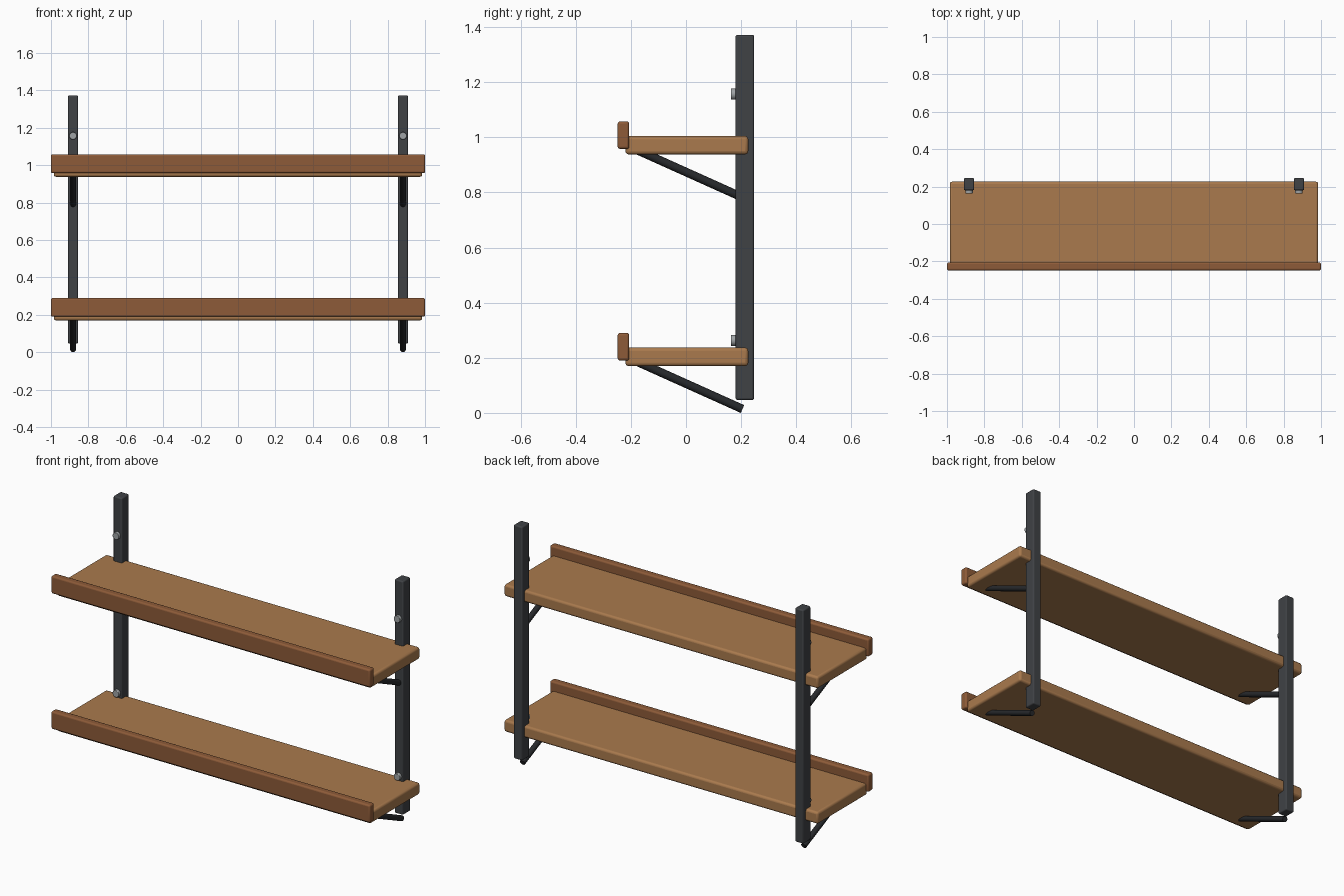
import bpy, math
from mathutils import Vector

if "Cube" in bpy.data.objects:
    bpy.data.objects.remove(bpy.data.objects["Cube"])


def material(name, rgb):
    m = bpy.data.materials.new(name)
    m.diffuse_color = (*rgb, 1)
    m.use_nodes = True
    m.node_tree.nodes["Principled BSDF"].inputs["Base Color"].default_value = m.diffuse_color
    return m


OAK = material("oak", (0.40, 0.195, 0.075))
WALNUT = material("walnut", (0.27, 0.105, 0.04))
IRON = material("iron", (0.05, 0.054, 0.06))
DARK = material("dark_iron", (0.02, 0.022, 0.025))
STEEL = material("steel", (0.35, 0.37, 0.38))


def finish(ob, name, mat, bevel, segments):
    ob.name = name
    ob.data.materials.append(mat)
    if bevel:
        mod = ob.modifiers.new("rounded_edges", 'BEVEL')
        mod.width, mod.segments = bevel, segments
        mod.limit_method = 'ANGLE'
        mod.angle_limit = math.radians(50)
    bpy.ops.object.shade_smooth_by_angle(angle=math.radians(35))
    return ob


def box(name, lo, hi, mat, bevel):
    lo, hi = Vector(lo), Vector(hi)
    bpy.ops.mesh.primitive_cube_add(size=1, location=(lo + hi) / 2)
    ob = bpy.context.object
    ob.scale = hi - lo
    bpy.ops.object.transform_apply(location=False, rotation=False, scale=True)
    return finish(ob, name, mat, bevel, 3)


def rod(name, a, b, radius, sides, mat, bevel=0):
    a, b = Vector(a), Vector(b)
    bpy.ops.mesh.primitive_cylinder_add(vertices=sides, radius=radius,
                                        depth=(b - a).length, location=(a + b) / 2)
    ob = bpy.context.object
    ob.rotation_euler = (b - a).to_track_quat('Z', 'Y').to_euler()
    return finish(ob, name, mat, bevel, 2)


# shelf boards with raised front lips
levels = {"lower": 0.17, "upper": 0.938}
for level, z in levels.items():
    box(level + "_shelf", (-0.985, -0.22, z), (0.985, 0.226, z + 0.067), OAK, 0.012)
    box(level + "_front_lip", (-1, -0.248, z + 0.02), (1, -0.206, z + 0.12), WALNUT, 0.009)

for side, x in (("left", -0.882), ("right", 0.882)):
    # wall upright
    box(side + "_upright", (x - 0.027, 0.18, 0.047), (x + 0.027, 0.247, 1.372), IRON, 0.007)
    # diagonal brace under each shelf
    for level, z in levels.items():
        rod(f"{side}_{level}_brace", (x, -0.18, z + 0.017), (x, 0.205, z - 0.156),
            0.0155, 16, DARK)
    # bolt heads on the upright
    for level, z in (("lower", 0.263), ("upper", 1.157)):
        rod(f"{side}_{level}_bolt", (x, 0.185, z), (x, 0.163, z), 0.02, 16, STEEL, 0.002)
